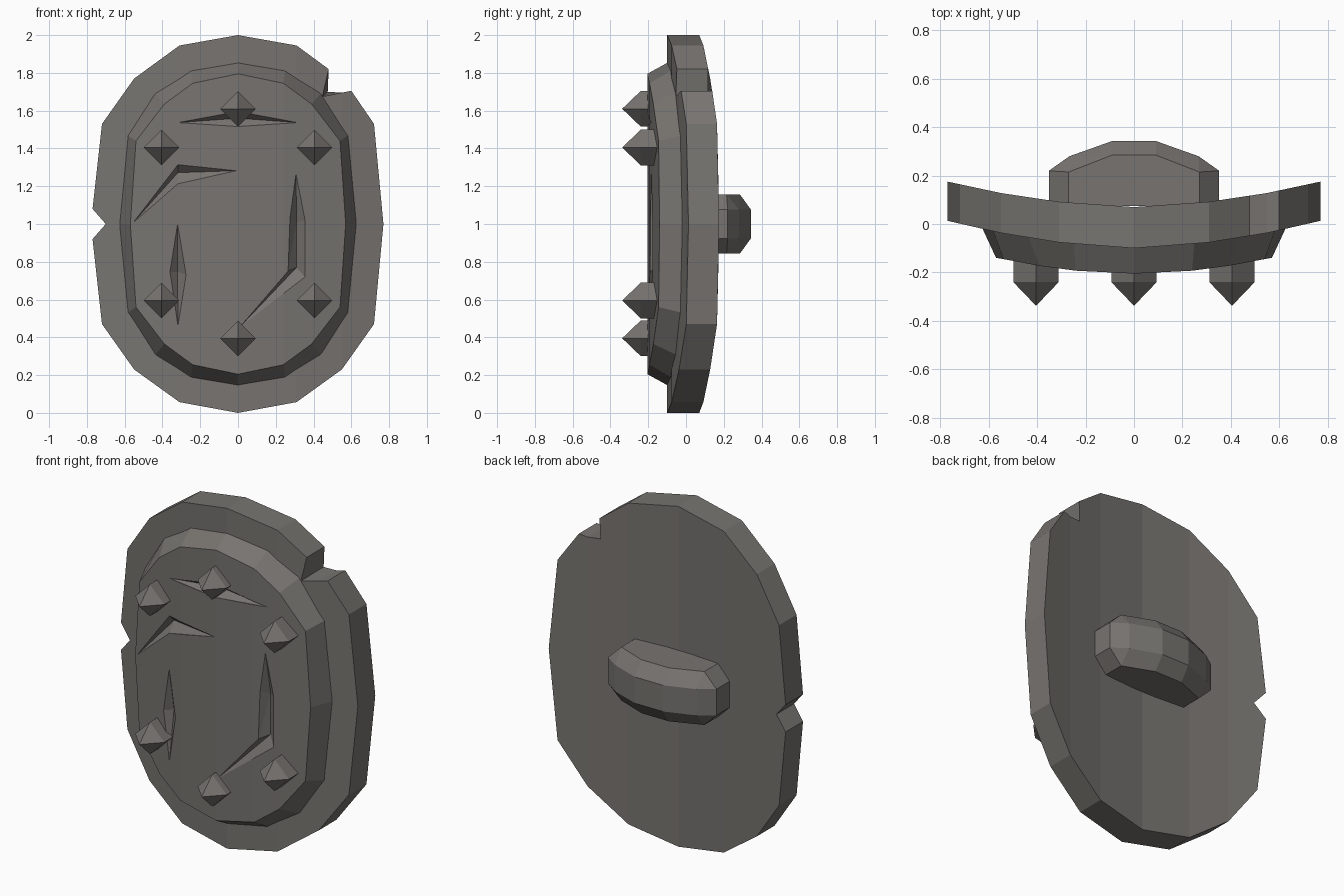
import bpy, bmesh, math
from mathutils import Vector

if "Cube" in bpy.data.objects:
    bpy.data.objects.remove(bpy.data.objects["Cube"])

stone = bpy.data.materials.new("warm_grey_stone")
stone.diffuse_color = (0.185, 0.174, 0.162, 1)
stone.use_nodes = True
stone.node_tree.nodes["Principled BSDF"].inputs["Base Color"].default_value = stone.diffuse_color


def finish(bm, name, mat=stone):
    bmesh.ops.recalc_face_normals(bm, faces=bm.faces[:])
    me = bpy.data.meshes.new(name)
    bm.to_mesh(me)
    bm.free()
    me.materials.append(mat)
    ob = bpy.data.objects.new(name, me)
    bpy.context.collection.objects.link(ob)
    return ob


def curve_y(x, knots):
    """Piecewise-linear bend of the shield, symmetric in x."""
    x = abs(x)
    for (x0, y0), (x1, y1) in zip(knots, knots[1:]):
        if x <= x1 + 1e-6:
            return y0 + (y1 - y0) * (x - x0) / (x1 - x0)
    return knots[-1][1]


BODY_FRONT = [(0, -0.10), (0.31, -0.076), (0.55, -0.037), (0.77, 0.013)]
BODY_BACK = [(0, 0.07), (0.31, 0.092), (0.55, 0.128), (0.77, 0.175)]
PANEL_FRONT = [(0, -0.205), (0.24, -0.193), (0.39, -0.173), (0.54, -0.145), (0.57, -0.14)]

# Shield body: notched outline, cut into vertical strips, bent and thickened
outline = [(0, 2), (0.31, 1.945), (0.48, 1.82), (0.447, 1.675), (0.6, 1.705), (0.72, 1.53),
           (0.77, 1), (0.72, 0.47), (0.55, 0.23), (0.31, 0.057), (0, 0), (-0.31, 0.057),
           (-0.55, 0.23), (-0.72, 0.47), (-0.77, 0.92), (-0.7, 1), (-0.77, 1.08),
           (-0.72, 1.53), (-0.55, 1.77), (-0.31, 1.945)]
bm = bmesh.new()
bm.faces.new([bm.verts.new((x, 0, z)) for x, z in outline])
for cut in (-0.55, -0.31, 0, 0.31, 0.55):
    bmesh.ops.bisect_plane(bm, geom=bm.verts[:] + bm.edges[:] + bm.faces[:], dist=1e-4,
                           plane_co=(cut, 0, 0), plane_no=(1, 0, 0))
front = bm.verts[:]
ret = bmesh.ops.extrude_face_region(bm, geom=bm.faces[:], use_keep_orig=True)
back = [g for g in ret["geom"] if isinstance(g, bmesh.types.BMVert)]
for v in front:
    v.co.y = curve_y(v.co.x, BODY_FRONT)
for v in back:
    if (v.co.xz - Vector((0.447, 1.675))).length < 0.01:   # notch is shallower behind
        v.co.x, v.co.z = 0.475, 1.70
    v.co.y = curve_y(v.co.x, BODY_BACK)
finish(bm, "shield_body")


# Raised front panel with bevelled rim
def ring(quarter):
    """Mirror a quarter outline (side to top) into a full 16 point ring."""
    top = quarter + [(-x, z) for x, z in quarter[-2::-1]]
    return top + [(x, 2 - z) for x, z in top[-2:0:-1]]


bm = bmesh.new()
outer = ring([(0.63, 1), (0.585, 1.47), (0.44, 1.695), (0.25, 1.815), (0, 1.857)])
inner = ring([(0.57, 1), (0.54, 1.44), (0.39, 1.635), (0.24, 1.745), (0, 1.795)])
loops = [[bm.verts.new((x, curve_y(x, BODY_FRONT) + 0.008, z)) for x, z in outer],
         [bm.verts.new((x, curve_y(x, PANEL_FRONT), z)) for x, z in inner]]
for i in range(16):
    j = (i + 1) % 16
    bm.faces.new((loops[0][i], loops[0][j], loops[1][j], loops[1][i]))
for r in loops:
    bm.faces.new((r[0], r[1], r[15]))
    bm.faces.new((r[7], r[8], r[9]))
    for i in range(1, 7):
        bm.faces.new((r[i], r[i + 1], r[15 - i], r[16 - i]))
panel = finish(bm, "front_panel")

# V-shaped cracks: start tip, cross sections (side, valley, side), end tip
cracks = [
    ((-0.317, 1.537), [((0, 1.595), (0, 1.56), (0, 1.516))], (0.315, 1.537)),
    ((-0.555, 1.007), [((-0.318, 1.314), (-0.318, 1.272), (-0.318, 1.213))], (-0.01, 1.282)),
    ((-0.32, 1.0), [((-0.36, 0.747), (-0.32, 0.747), (-0.275, 0.73))], (-0.318, 0.46)),
    ((0.307, 1.266), [((0.275, 1.03), (0.31, 1.01), (0.355, 1.02)),
                      ((0.265, 0.75), (0.31, 0.77), (0.355, 0.72))], (0.01, 0.455)),
]
bm = bmesh.new()
for start, sections, end in cracks:
    def vert(p, depth=0.0):
        return bm.verts.new((p[0], curve_y(p[0], PANEL_FRONT) + depth, p[1]))
    s, e = vert(start), vert(end)
    a = [s] + [vert(c[0]) for c in sections] + [e]
    b = [s] + [vert(c[2]) for c in sections] + [e]
    v = [s] + [vert(c[1], 0.045) for c in sections] + [e]
    for side in (a, b):
        for i in range(len(v) - 1):
            quad = list(dict.fromkeys((side[i], side[i + 1], v[i + 1], v[i])))
            bm.faces.new(quad)
    rim = a + b[-2:0:-1]
    lid = [bm.verts.new((q.co.x, -0.3, q.co.z)) for q in rim]
    bm.faces.new(lid)
    for i in range(len(rim)):
        j = (i + 1) % len(rim)
        bm.faces.new((rim[i], rim[j], lid[j], lid[i]))
bmesh.ops.triangulate(bm, faces=bm.faces[:])
cutter = finish(bm, "crack_cutter")
cutter.hide_render = True
mod = panel.modifiers.new("cracks", "BOOLEAN")
mod.operation, mod.solver, mod.object = "DIFFERENCE", "EXACT", cutter
bpy.context.view_layer.objects.active = panel
bpy.ops.object.modifier_apply(modifier=mod.name)
bpy.data.objects.remove(cutter)

# Six square studs with pointed tips
for n, (cx, cz) in enumerate([(0, 1.61), (0.405, 1.405), (-0.405, 1.405),
                              (0, 0.395), (0.405, 0.595), (-0.405, 0.595)]):
    bm = bmesh.new()
    corners = [(cx + 0.094, cz), (cx, cz + 0.094), (cx - 0.094, cz), (cx, cz - 0.094)]
    base = [bm.verts.new((x, -0.15, z)) for x, z in corners]
    neck = [bm.verts.new((x, -0.24, z)) for x, z in corners]
    tip = bm.verts.new((cx, -0.338, cz))
    bm.faces.new(base)
    for i in range(4):
        j = (i + 1) % 4
        bm.faces.new((base[i], base[j], neck[j], neck[i]))
        bm.faces.new((neck[i], neck[j], tip))
    finish(bm, f"stud_{n + 1}")

# Back grip: chunky faceted block
bm = bmesh.new()
for sx in (-1, 1):
    for sz in (-1, 1):
        for x, y in ((0.27, 0.075), (0.27, 0.215), (0.09, 0.285)):
            bm.verts.new((sx * x, y, 1 + sz * 0.157))
        for x, y in ((0.352, 0.075), (0.352, 0.22), (0.267, 0.28), (0.09, 0.343)):
            bm.verts.new((sx * x, y, 1 + sz * 0.077))
bmesh.ops.convex_hull(bm, input=bm.verts[:])
bmesh.ops.dissolve_limit(bm, angle_limit=math.radians(2), verts=bm.verts[:], edges=bm.edges[:])
finish(bm, "back_grip")
